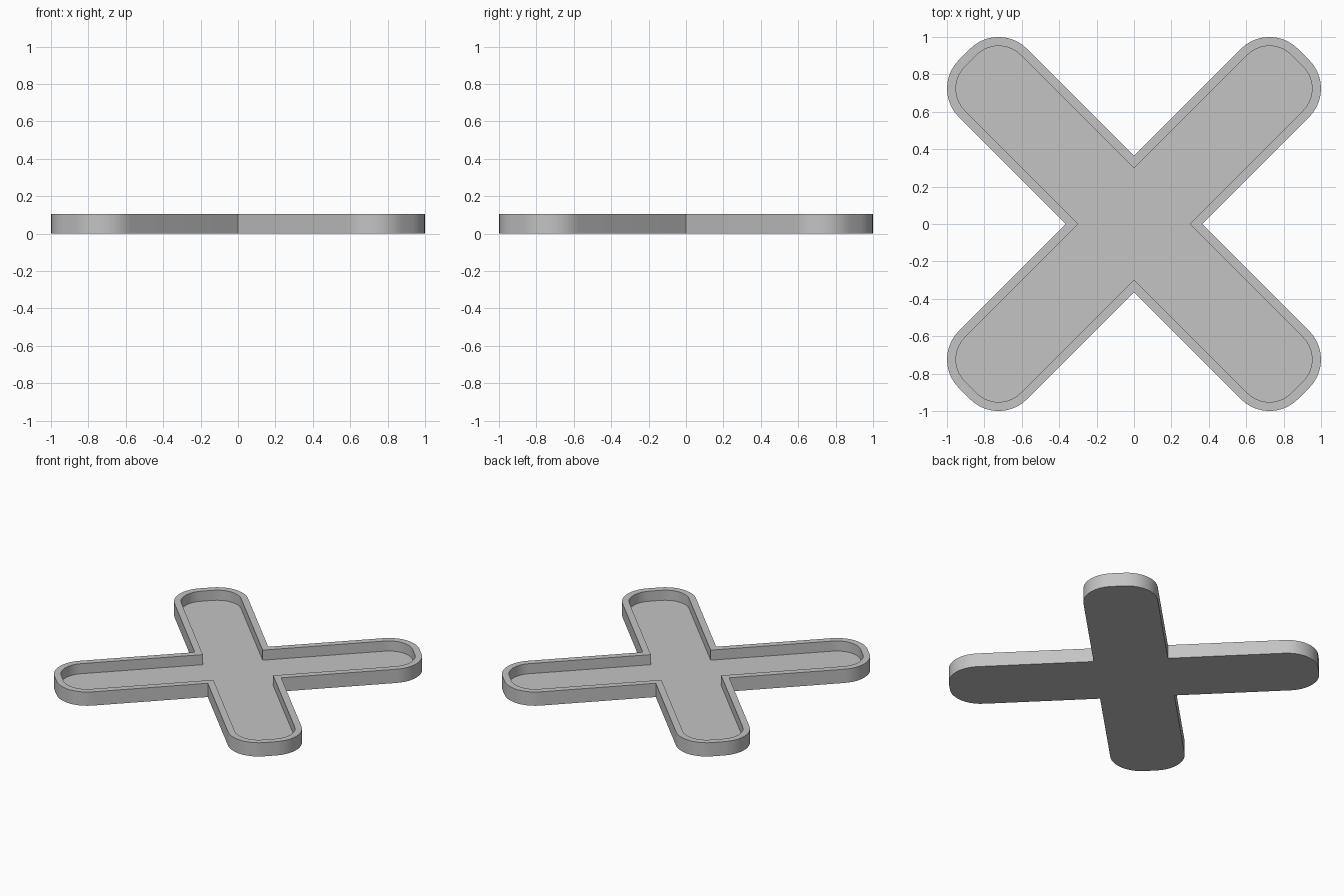
import bpy, bmesh, math

if "Cube" in bpy.data.objects:
    bpy.data.objects.remove(bpy.data.objects["Cube"])

HEIGHT, FLOOR = 0.105, 0.028
HALF_WIDTH, WALL, CORNER = 0.258, 0.048, 0.215
SEGMENTS = 10

# Arm length chosen so the rounded corners reach exactly 1 along x and y
flat = HALF_WIDTH - CORNER
LENGTH = (1 - CORNER) * math.sqrt(2) - flat + CORNER


def outline(inset):
    """Cross outline with four rounded diagonal arms, shrunk by inset."""
    width, radius = HALF_WIDTH - inset, CORNER - inset
    cx = LENGTH - CORNER
    arm = [(width, -width)]                      # notch between two arms
    for side, start in ((-1, -math.pi / 2), (1, 0)):
        for i in range(SEGMENTS + 1):
            a = start + i * math.pi / 2 / SEGMENTS
            arm.append((cx + radius * math.cos(a), side * flat + radius * math.sin(a)))
    points = []
    for k in range(4):
        t = math.pi / 4 + k * math.pi / 2
        c, s = math.cos(t), math.sin(t)
        points += [(x * c - y * s, x * s + y * c) for x, y in arm]
    return points


grey = bpy.data.materials.new("light grey")
grey.diffuse_color = (0.55, 0.55, 0.55, 1)
grey.use_nodes = True
grey.node_tree.nodes["Principled BSDF"].inputs["Base Color"].default_value = grey.diffuse_color

# Rings from the underside, up the outer wall, over the rim, down to the floor
bm = bmesh.new()
rings = []
for inset, z in ((0, 0), (0, HEIGHT), (WALL, HEIGHT), (WALL, FLOOR)):
    rings.append([bm.verts.new((x, y, z)) for x, y in outline(inset)])
for lower, upper in zip(rings, rings[1:]):
    n = len(lower)
    for i in range(n):
        j = (i + 1) % n
        bm.faces.new((lower[i], lower[j], upper[j], upper[i]))

# Underside and tray floor
bm.faces.new(rings[0][::-1])
bm.faces.new(rings[-1])

mesh = bpy.data.meshes.new("cross_tray")
bm.to_mesh(mesh)
bm.free()
mesh.materials.append(grey)
tray = bpy.data.objects.new("cross_tray", mesh)
bpy.context.collection.objects.link(tray)

# Smooth rounded ends, crisp rim and notches
bpy.context.view_layer.objects.active = tray
tray.select_set(True)
bpy.ops.object.shade_smooth_by_angle(angle=math.radians(30))
